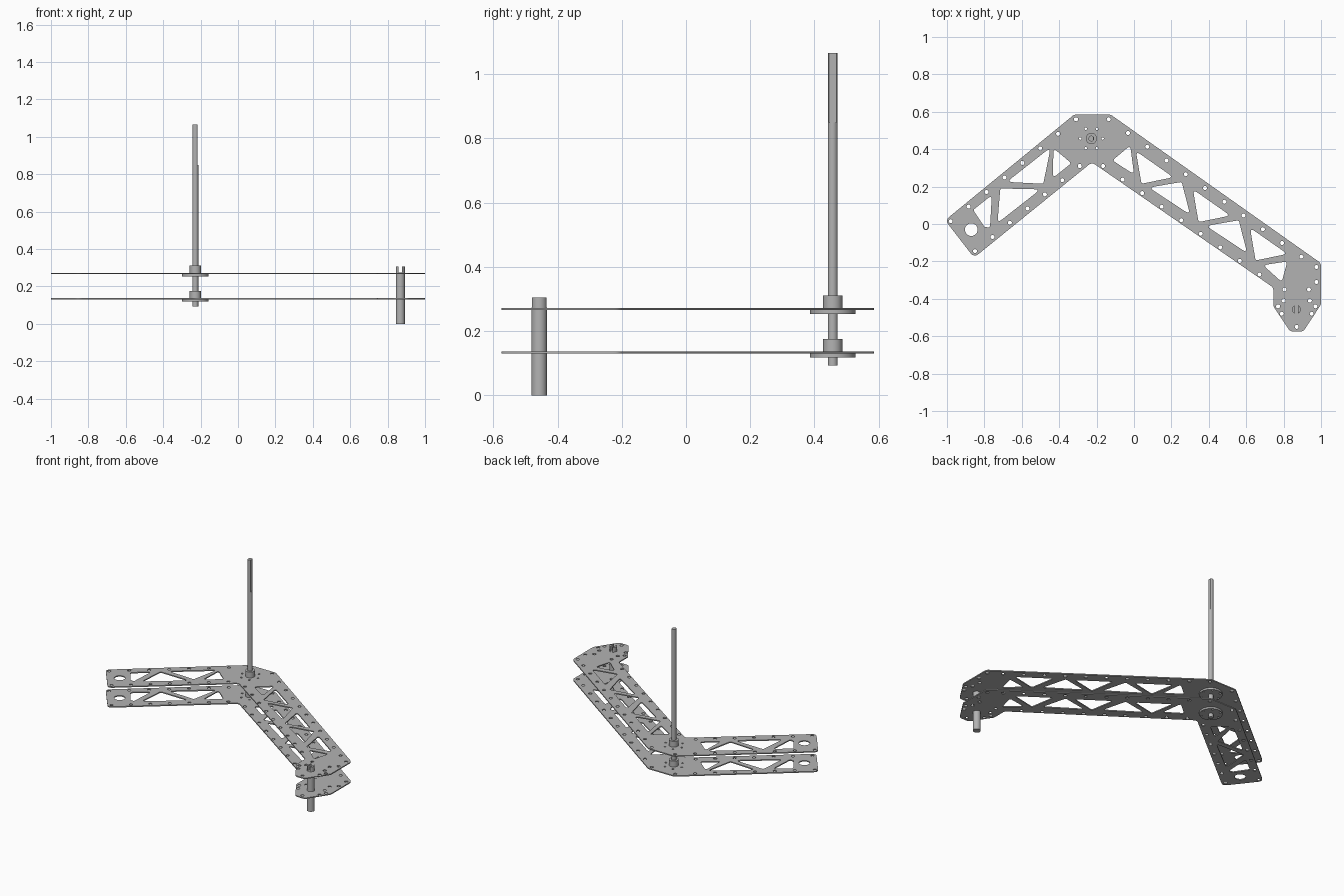
import bpy, bmesh, math
from mathutils import Vector

if "Cube" in bpy.data.objects:
    bpy.data.objects.remove(bpy.data.objects["Cube"], do_unlink=True)

metal = bpy.data.materials.new("brushed grey metal")
metal.use_nodes = True
GREY = (0.45, 0.45, 0.45, 1)
metal.diffuse_color = GREY
metal.node_tree.nodes["Principled BSDF"].inputs["Base Color"].default_value = GREY


def circle(x, y, r, n=12):
    return [(x + r * math.cos(math.tau * i / n), y + r * math.sin(math.tau * i / n))
            for i in range(n)]


def rounded(points, r, steps=4):
    """Round every corner of a polygon with a short curve."""
    out = []
    for i, p in enumerate(points):
        p = Vector(p)
        a = Vector(points[i - 1]) - p
        b = Vector(points[(i + 1) % len(points)]) - p
        cut = min(r / math.tan(a.angle(b) / 2), a.length * 0.4, b.length * 0.4)
        a, b = p + a.normalized() * cut, p + b.normalized() * cut
        for k in range(steps + 1):
            t = k / steps
            out.append(tuple(a * (1 - t) ** 2 + p * 2 * t * (1 - t) + b * t * t))
    return out


def along(start, end, count):
    a, b = Vector(start), Vector(end)
    return [tuple(a.lerp(b, i / (count - 1))) for i in range(count)]


def extrude(name, loops, z0, z1, smooth=True):
    """Extrude an outline (first loop) with holes (other loops) from z0 to z1."""
    curve = bpy.data.curves.new(name, "CURVE")
    curve.dimensions = "2D"
    curve.fill_mode = "BOTH"
    curve.extrude = (z1 - z0) / 2
    for loop in loops:
        spline = curve.splines.new("POLY")
        spline.points.add(len(loop) - 1)
        for point, (x, y) in zip(spline.points, loop):
            point.co = (x, y, 0, 1)
        spline.use_cyclic_u = True
    temp = bpy.data.objects.new(name + "_curve", curve)
    bpy.context.collection.objects.link(temp)
    bpy.context.view_layer.update()
    mesh = bpy.data.meshes.new_from_object(
        temp.evaluated_get(bpy.context.evaluated_depsgraph_get()))
    bpy.data.objects.remove(temp, do_unlink=True)

    bm = bmesh.new()
    bm.from_mesh(mesh)
    bmesh.ops.remove_doubles(bm, verts=bm.verts, dist=0.0001)
    bmesh.ops.recalc_face_normals(bm, faces=bm.faces)
    bmesh.ops.translate(bm, verts=bm.verts, vec=(0, 0, (z0 + z1) / 2))
    bm.to_mesh(mesh)
    bm.free()
    mesh.name = name
    mesh.materials.clear()
    mesh.materials.append(metal)
    obj = bpy.data.objects.new(name, mesh)
    bpy.context.collection.objects.link(obj)
    if smooth:
        bpy.ops.object.select_all(action="DESELECT")
        obj.select_set(True)
        bpy.context.view_layer.objects.active = obj
        bpy.ops.object.shade_smooth_by_angle(angle=math.radians(35))
    return obj


HUB = (-0.228, 0.457)
PIN = (0.868, -0.457)

# Bent arm outline
outline = rounded([(-1.01, 0.02), (-0.32, 0.585), (-0.125, 0.585), (1, -0.21),
                   (1, -0.43), (0.905, -0.575), (0.835, -0.575), (0.745, -0.44),
                   (0.745, -0.34), (-0.225, 0.33), (-0.855, -0.18)], 0.03)

# Truss openings in the short arm and beside the bend
openings = [
    [(-0.86, 0.075), (-0.76, 0.155), (-0.77, -0.02), (-0.80, -0.015)],
    [(-0.68, 0.225), (-0.445, 0.41), (-0.485, 0.215)],
    [(-0.715, 0.19), (-0.50, 0.185), (-0.73, 0.005)],
    [(-0.43, 0.405), (-0.335, 0.325), (-0.435, 0.245)],
    [(-0.02, 0.42), (0, 0.265), (-0.115, 0.34)],
    [(0.69, -0.22), (0.82, -0.2), (0.79, -0.31)],
]
# Repeating truss openings in the long arm
for i in range(3):
    dx, dy = 0.305 * i, -0.205 * i
    upper = [(0.01, 0.39), (0.21, 0.25), (0.04, 0.215)]
    lower = [(0.08, 0.195), (0.255, 0.225), (0.3, 0.05)]
    for tri in [upper, lower][:2 if i < 2 else 1]:
        openings.append([(x + dx, y + dy) for x, y in tri])
openings = [rounded(o, 0.012) for o in openings]

# Rows of fastener holes along the edges, then those of the end pad
holes = (along((-0.98, 0.015), (-0.31, 0.56), 8) + along((-0.85, -0.145), (-0.29, 0.31), 7)
         + along((-0.135, 0.56), (0.895, -0.175), 11) + along((-0.165, 0.31), (0.67, -0.27), 9))
holes += [(0.975, -0.23), (0.975, -0.31), (0.87, -0.55)]
for side in (-1, 1):
    holes += [(0.87 + side * x, y) for x, y in
              ((0.065, -0.35), (0.1, -0.44), (0.07, -0.41), (0.08, -0.48))]
bolt_circle = [circle(x, y, 0.007, 8) for x, y in circle(*HUB, 0.06, 6)]
plate_loops = ([outline, circle(-0.87, -0.03, 0.034, 24)] + openings
               + [circle(x, y, 0.011) for x, y in holes] + bolt_circle)

# Two matching levels: plate, flange below it, collar above it
for level, z in (("lower", 0.13), ("upper", 0.265)):
    extrude(level + "_plate", plate_loops, z, z + 0.007, smooth=False)
    extrude(level + "_flange", [circle(*HUB, 0.071, 40)] + bolt_circle, z - 0.012, z)
    extrude(level + "_collar", [circle(*HUB, 0.03, 32)], z + 0.007, z + 0.046)

# Tall shaft with a flat near the top
round_shaft = circle(*HUB, 0.0155, 32)
flat_shaft = [(min(x, HUB[0] + 0.011), y) for x, y in round_shaft]
extrude("shaft", [round_shaft], 0.093, 0.85)
extrude("shaft_flat_end", [flat_shaft], 0.85, 1.066)

# End pin with two prongs either side of a slot
extrude("pin", [circle(*PIN, 0.024, 32)], 0, 0.274)
for name, side in (("left", 1), ("right", -1)):
    arc = [math.radians(a) for a in range(-66, 67, 12)]
    prong = [(PIN[0] + side * 0.024 * math.cos(a), PIN[1] + 0.024 * math.sin(a)) for a in arc]
    extrude(name + "_pin_prong", [prong], 0.274, 0.305)
